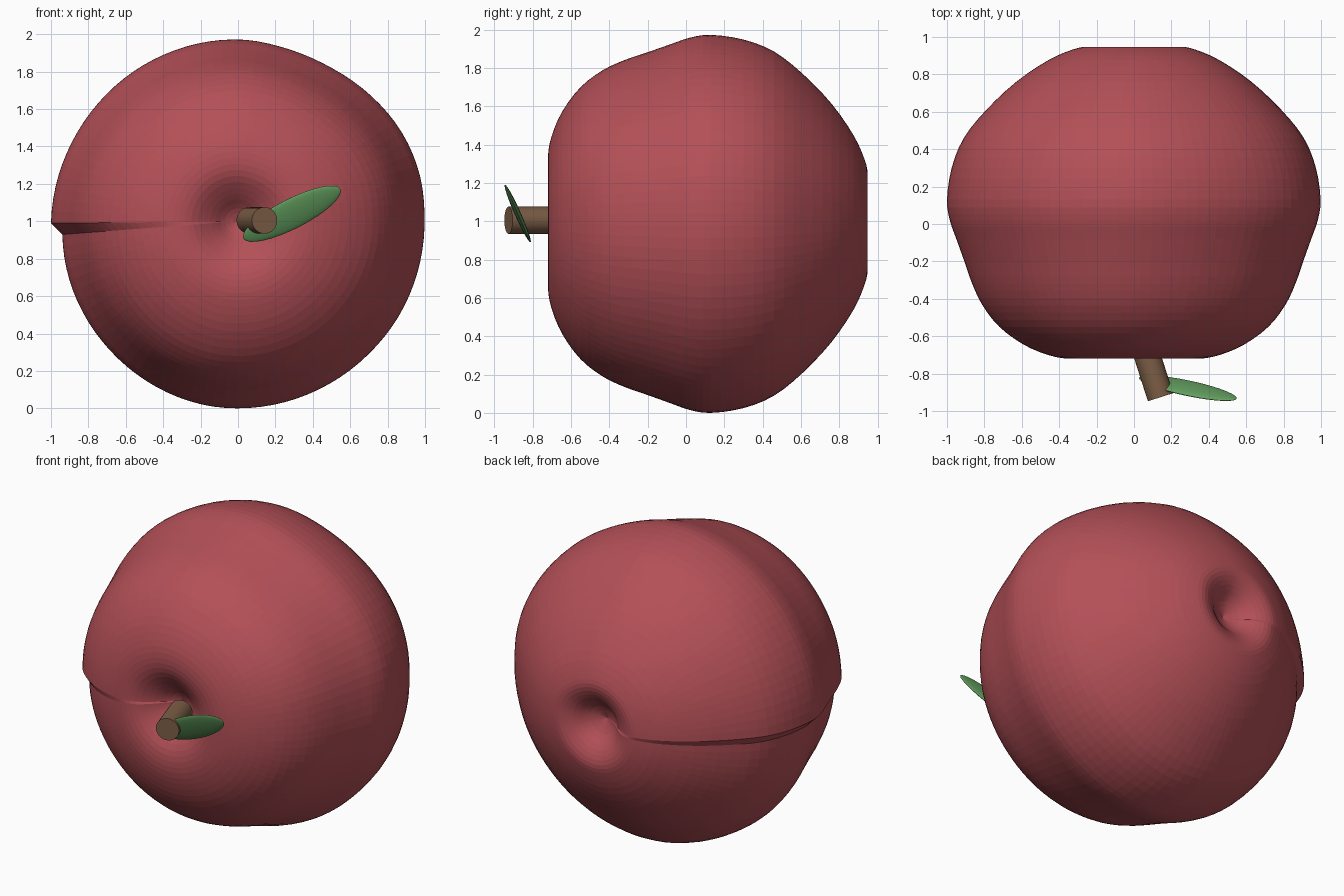
import bpy, bmesh, math
from mathutils import Vector, Matrix

if "Cube" in bpy.data.objects:
    bpy.data.objects.remove(bpy.data.objects["Cube"])


def material(name, rgb):
    m = bpy.data.materials.new(name)
    m.diffuse_color = (*rgb, 1)
    m.use_nodes = True
    m.node_tree.nodes["Principled BSDF"].inputs["Base Color"].default_value = m.diffuse_color
    return m


def add_object(name, bm, mat):
    bmesh.ops.recalc_face_normals(bm, faces=bm.faces)
    mesh = bpy.data.meshes.new(name)
    bm.to_mesh(mesh)
    bm.free()
    mesh.materials.append(mat)
    ob = bpy.data.objects.new(name, mesh)
    bpy.context.collection.objects.link(ob)
    return ob


def spline(pts, steps):
    """Catmull-Rom curve through 2D points."""
    p = [Vector(a) for a in pts]
    p = [2 * p[0] - p[1]] + p + [2 * p[-1] - p[-2]]
    out = []
    for i in range(1, len(p) - 2):
        a, b, c, d = p[i - 1:i + 3]
        for k in range(steps):
            t = k / steps
            out.append(0.5 * (2 * b + (c - a) * t + (2 * a - 5 * b + 4 * c - d) * t * t
                              + (3 * b - a - 3 * c + d) * t ** 3))
    return out + [p[-2]]


# Fruit body: profile (radius, y) swept round the y axis
profile = spline([(0, -.55), (.07, -.58), (.15, -.645), (.25, -.705), (.35, -.72),
                  (.46, -.70), (.59, -.645), (.72, -.55), (.81, -.435), (.865, -.32),
                  (.907, -.2), (.95, -.08), (.985, .02), (1, .13), (.975, .3),
                  (.91, .46), (.79, .61), (.63, .76), (.46, .875), (.33, .932),
                  (.25, .946), (.17, .915), (.09, .85), (0, .81)], 3)

# Uneven radius by angle; the two ends do not meet, which leaves the seam step
lobes = spline([(-175.7, .942), (-160, .955), (-135, .972), (-105, .996), (-90, 1.0),
                (-60, .997), (-45, .996), (-30, .998), (0, .998), (15, 1.003),
                (30, .995), (45, .976), (60, .96), (75, .96), (90, .972),
                (120, .976), (150, .982), (180.6, 1.0)], 10)


def lobe(deg):
    for a, b in zip(lobes, lobes[1:]):
        if deg <= b.x:
            return a.y + (b.y - a.y) * (deg - a.x) / (b.x - a.x)
    return lobes[-1].y


N = 97
angles = [-175.7 + (180.6 + 175.7) * i / (N - 1) for i in range(N)]
bm = bmesh.new()
rings = []
for r, y in profile[1:-1]:
    rings.append([bm.verts.new((r * lobe(a) * math.cos(math.radians(a)), y,
                                1 + r * lobe(a) * math.sin(math.radians(a)))) for a in angles])
for lo, hi in zip(rings, rings[1:]):
    for i in range(N):
        j = (i + 1) % N
        bm.faces.new((lo[i], lo[j], hi[j], hi[i]))
for ring, y in ((rings[0], profile[0].y), (rings[-1], profile[-1].y)):
    tip = bm.verts.new((0, y, 1))
    for i in range(N):
        bm.faces.new((ring[i], ring[(i + 1) % N], tip))
add_object("fruit_body", bm, material("red_skin", (.45, .08, .095)))

# Stem: short slanted cylinder
start, end = Vector((.06, -.67, 1.005)), Vector((.142, -.926, 1.005))
axis = end - start
bm = bmesh.new()
bmesh.ops.create_cone(bm, cap_ends=True, segments=32, radius1=.071, radius2=.071,
                      depth=axis.length,
                      matrix=Matrix.Translation((start + end) / 2)
                      @ axis.to_track_quat('Z', 'Y').to_matrix().to_4x4())
stem = add_object("stem", bm, material("brown_stem", (.2, .11, .06)))

# Leaf: thin stretched ellipsoid
long = Vector((.87, -.2, .45)).normalized()
normal = Vector((0, .91, .41)).normalized()
wide = normal.cross(long).normalized()
normal = long.cross(wide)
m = Matrix((long * .297, wide * .086, normal * .016)).transposed().to_4x4()
bm = bmesh.new()
bmesh.ops.create_uvsphere(bm, u_segments=32, v_segments=24, radius=1,
                          matrix=Matrix.Translation((.288, -.878, 1.04)) @ m)
leaf = add_object("leaf", bm, material("green_leaf", (.13, .36, .12)))

# Smooth shading on stem and leaf
for ob in (stem, leaf):
    ob.select_set(True)
bpy.context.view_layer.objects.active = leaf
bpy.ops.object.shade_smooth_by_angle(angle=math.radians(40))
